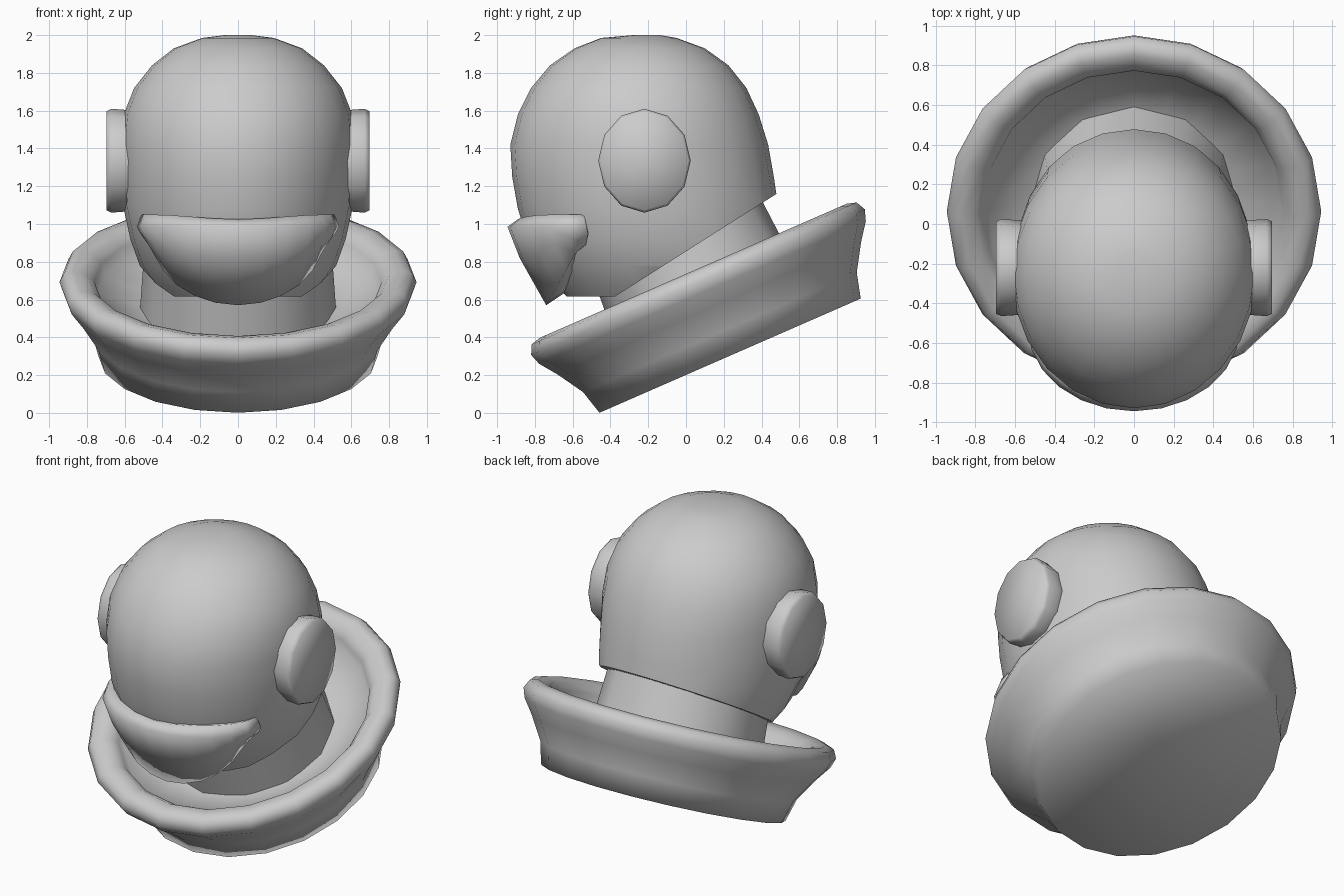
import bpy, bmesh
from math import sin, cos, pi, radians
from mathutils import Matrix, Vector

cube = bpy.data.objects.get("Cube")
if cube:
    bpy.data.objects.remove(cube)

grey = bpy.data.materials.new("helmet_grey")
grey.use_nodes = True
colour = (0.6, 0.6, 0.6, 1)
grey.diffuse_color = colour
grey.node_tree.nodes["Principled BSDF"].inputs["Base Color"].default_value = colour


def finish(name, bm, angle=40):
    bmesh.ops.recalc_face_normals(bm, faces=bm.faces)
    mesh = bpy.data.meshes.new(name)
    bm.to_mesh(mesh)
    bm.free()
    mesh.materials.append(grey)
    obj = bpy.data.objects.new(name, mesh)
    bpy.context.collection.objects.link(obj)
    bpy.ops.object.select_all(action='DESELECT')
    obj.select_set(True)
    bpy.context.view_layer.objects.active = obj
    bpy.ops.object.shade_smooth_by_angle(angle=radians(angle))


def loft(rings):
    """Skin a list of closed rings and cap both ends."""
    bm = bmesh.new()
    loops = [[bm.verts.new(p) for p in ring] for ring in rings]
    n = len(loops[0])
    for a, b in zip(loops, loops[1:]):
        for i in range(n):
            j = (i + 1) % n
            bm.faces.new((a[i], a[j], b[j], b[i]))
    bm.faces.new(loops[0])
    bm.faces.new(loops[-1])
    return bm


def circle(rx, ry, z, sides, cy=0.0):
    return [Vector((rx * sin(2 * pi * i / sides), cy + ry * cos(2 * pi * i / sides), z))
            for i in range(sides)]


def dish(bm, sides, offset):
    """Turn the end caps into fans whose centres are moved along z."""
    caps = [f for f in bm.faces if len(f.verts) == sides]
    for v, dz in zip(bmesh.ops.poke(bm, faces=caps)["verts"], offset):
        v.co.z += dz


# Tilted frame shared by the collar and neck
tilt = Matrix.Translation((0, 0.06, 0.68)) @ Matrix.Rotation(radians(23.6), 4, 'X')

# Collar: flared bowl with a thick rolled rim, sunken floor and hollow underside
collar_profile = [(0.74, -0.415), (0.775, -0.28), (0.86, -0.14), (0.925, -0.05), (0.945, 0.01),
                  (0.92, 0.06), (0.87, 0.075), (0.80, 0.055), (0.76, 0.01), (0.74, -0.05),
                  (0.5, -0.14)]
collar = loft([circle(r, r * 1.02, z, 20, 0.008) for r, z in collar_profile])
dish(collar, 20, (0.18, 0))
collar.transform(tilt)
finish("collar", collar, 120)

# Neck
neck = loft([circle(r, r, z, 12) for r, z in [(0.52, -0.16), (0.49, 0.29)]])
neck.transform(tilt)
finish("neck", neck, 35)

# Dome: oval rings given as height, front, back, half width
dome_rings = [(0.58, -0.60, 0.40, 0.36), (0.67, -0.68, 0.45, 0.44), (0.78, -0.76, 0.49, 0.52),
              (0.92, -0.84, 0.50, 0.57), (1.08, -0.89, 0.49, 0.605), (1.25, -0.92, 0.465, 0.615),
              (1.42, -0.93, 0.435, 0.62), (1.58, -0.89, 0.385, 0.605), (1.72, -0.82, 0.32, 0.55),
              (1.84, -0.72, 0.225, 0.455), (1.93, -0.59, 0.10, 0.34), (1.985, -0.45, -0.05, 0.19),
              (2.0, -0.28, -0.14, 0.07)]
dome = loft([circle(w, (b - f) / 2, z, 24, (f + b) / 2) for z, f, b, w in dome_rings])
# Slanted underside, then the level chin
for point, normal in [((0, 0.48, 1.16), (0, 0.54, -0.85)), ((0, -0.4, 0.615), (0, 0, -1))]:
    bmesh.ops.bisect_plane(dome, geom=dome.verts[:] + dome.edges[:] + dome.faces[:],
                           plane_co=point, plane_no=normal, clear_outer=True)
    bmesh.ops.holes_fill(dome, edges=[e for e in dome.edges if e.is_boundary], sides=0)
finish("dome", dome)

# Ear discs with rounded rims and slightly dished faces
for side, name in [(1, "left_ear_disc"), (-1, "right_ear_disc")]:
    ear = loft([circle(0.275 * s, 0.245 * s, x, 12)
                for x, s in [(0.5, 0.95), (0.6, 0.98), (0.67, 1.0), (0.697, 0.95)]])
    dish(ear, 12, (0, -0.015))
    for v in ear.verts:
        x, y, z = v.co
        v.co = (side * z, y - 0.22, x + 1.335)
    finish(name, ear, 100)

# Mouth guard: wedge section swept around the front of the dome
sections = []
for i in range(13):
    a = -pi / 2 + pi * i / 12
    s, c = sin(a), cos(a)
    base = 0.57 + 0.2 * s ** 2 + 0.12 * s ** 8
    dip = 0.025 * c ** 6
    sections.append([
        (0.46 * s, -0.48 - 0.26 * c, 1.02 - dip),
        (0.51 * s, -0.54 - 0.35 * c, 1.05 - dip),
        (0.535 * s, -0.525 - 0.42 * c, 0.985),
        (0.515 * s, -0.52 - 0.36 * c, 0.4 * base + 0.6 * 0.985),
        (0.46 * s, -0.53 - 0.21 * c, base),
        (0.40 * s, -0.50 - 0.12 * c, base + 0.08)])
finish("mouth_guard", loft(sections), 100)
